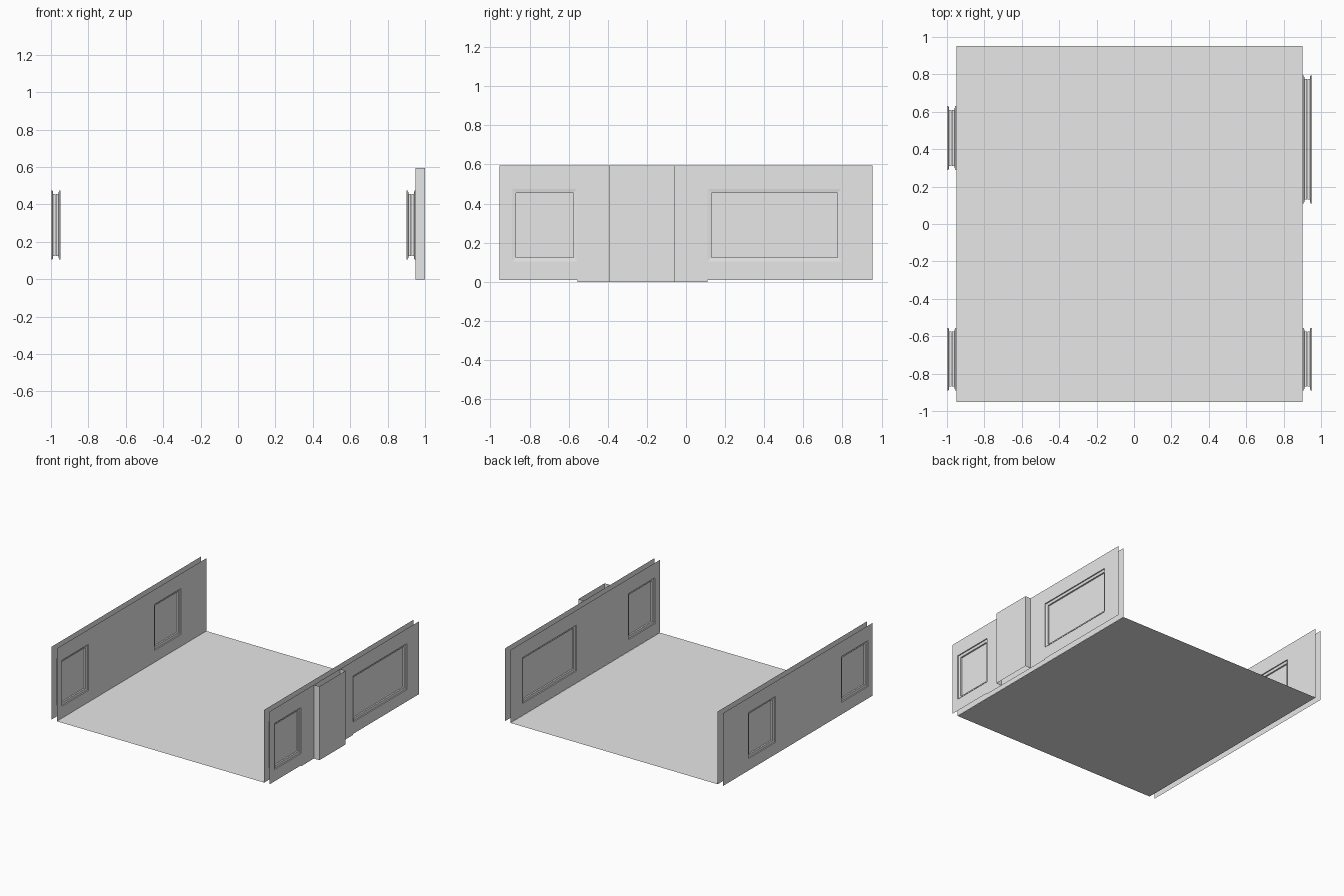
import bpy, bmesh

old = bpy.data.objects.get("Cube")
if old:
    bpy.data.objects.remove(old, do_unlink=True)

grey = bpy.data.materials.new("plain_grey")
grey.use_nodes = True
grey.diffuse_color = (0.8, 0.8, 0.8, 1)
grey.node_tree.nodes["Principled BSDF"].inputs["Base Color"].default_value = (0.8, 0.8, 0.8, 1)

END = 0.953              # half length of the walls
BASE, TOP = 0.008, 0.595
SILL, HEAD = 0.105, 0.475
SMALL_FRONT = (-0.89, -0.555)
SMALL_BACK = (0.29, 0.63)
LARGE_BACK = (0.11, 0.795)


def finish(name, bm):
    bmesh.ops.remove_doubles(bm, verts=bm.verts, dist=0.0001)
    mesh = bpy.data.meshes.new(name)
    bm.to_mesh(mesh)
    bm.free()
    mesh.materials.append(grey)
    obj = bpy.data.objects.new(name, mesh)
    bpy.context.collection.objects.link(obj)
    return obj


def quad(bm, *points):
    return bm.faces.new([bm.verts.new(p) for p in points])


def wall_skin(name, x, windows, facing, middle_base=BASE):
    """One-sided wall sheet with rectangular window openings."""
    bm = bmesh.new()
    cuts = [-END] + [y for w in windows for y in w] + [END]
    for i, (a, b) in enumerate(zip(cuts, cuts[1:])):
        base = middle_base if i == 2 else BASE
        rows = [(base, SILL), (SILL, HEAD), (HEAD, TOP)]
        for j, (low, high) in enumerate(rows):
            if i % 2 and j == 1:
                continue
            f = quad(bm, (x, a, low), (x, b, low), (x, b, high), (x, a, high))
            if facing < 0:
                f.normal_flip()
    finish(name, bm)


def window(name, x_mid, span):
    """Stepped reveal on both sides with a pane in the middle."""
    bm = bmesh.new()
    for side in (-1, 1):
        loops = []
        for depth, inset in ((0.026, 0), (0.017, 0), (0.014, 0.02), (0.002, 0.02)):
            x = x_mid + side * depth
            a, b = span[0] + inset, span[1] - inset
            low, high = SILL + inset, HEAD - inset
            loops.append([(x, a, low), (x, b, low), (x, b, high), (x, a, high)])
        faces = [quad(bm, *loops[-1])]
        for outer, inner in zip(loops, loops[1:]):
            for k in range(4):
                n = (k + 1) % 4
                faces.append(quad(bm, outer[k], outer[n], inner[n], inner[k]))
        if side < 0:
            bmesh.ops.reverse_faces(bm, faces=faces)
    finish(name, bm)


# Floor sheet
bm = bmesh.new()
quad(bm, (-0.95, -END, BASE), (0.9, -END, BASE), (0.9, END, BASE), (-0.95, END, BASE))
finish("floor", bm)

# Double-skinned side walls
right_windows = [SMALL_FRONT, SMALL_BACK]
left_windows = [SMALL_FRONT, LARGE_BACK]
wall_skin("right_wall_outer", -0.999, right_windows, -1)
wall_skin("right_wall_inner", -0.95, right_windows, 1)
wall_skin("left_wall_outer", 0.95, left_windows, 1, 0.0)
wall_skin("left_wall_inner", 0.901, left_windows, -1)

# Windows
for label, x_mid, spans in (("right", -0.974, right_windows), ("left", 0.926, left_windows)):
    for place, span in zip(("front", "back"), spans):
        window(f"{label}_{place}_window", x_mid, span)

# Open-ended pier on the left wall
bm = bmesh.new()
path = [(0.95, -0.39), (1.0, -0.39), (1.0, -0.055), (0.95, -0.055)]
for (x1, y1), (x2, y2) in zip(path, path[1:]):
    quad(bm, (x1, y1, 0), (x2, y2, 0), (x2, y2, TOP), (x1, y1, TOP))
finish("wall_pier", bm)
